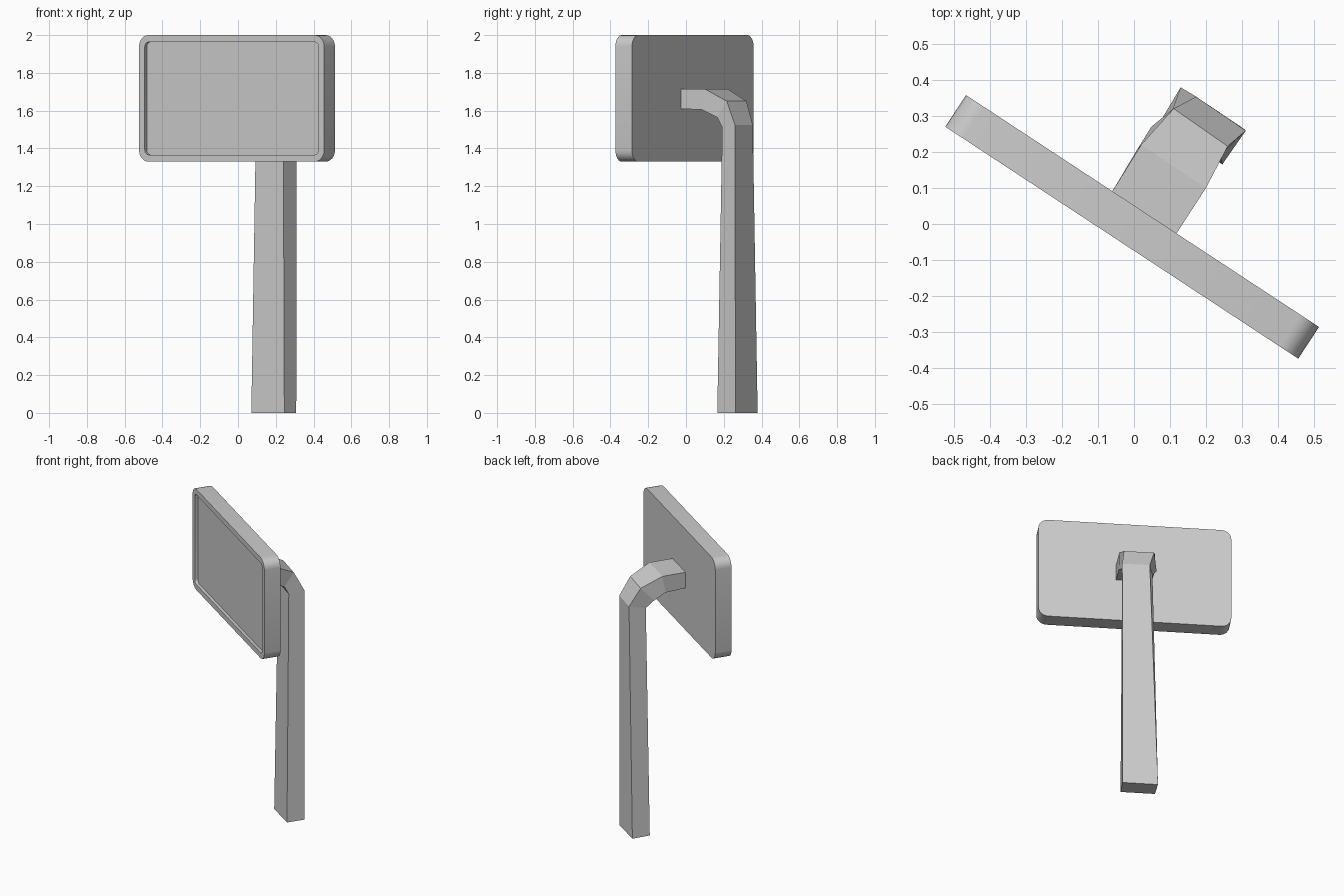
import bpy, bmesh, math

if "Cube" in bpy.data.objects:
    bpy.data.objects.remove(bpy.data.objects["Cube"])

ANGLE = math.radians(-33.3)  # whole sign is turned about z


def make_object(name, bm, smooth=False):
    bmesh.ops.recalc_face_normals(bm, faces=bm.faces)
    me = bpy.data.meshes.new(name)
    bm.to_mesh(me)
    bm.free()
    ob = bpy.data.objects.new(name, me)
    bpy.context.collection.objects.link(ob)
    ob.rotation_euler.z = ANGLE
    if smooth:
        bpy.context.view_layer.objects.active = ob
        ob.select_set(True)
        bpy.ops.object.shade_smooth_by_angle(angle=math.radians(35))
        ob.select_set(False)
    return ob


def loft(name, rings, smooth=False):
    bm = bmesh.new()
    loops = [[bm.verts.new(p) for p in r] for r in rings]
    for a, b in zip(loops, loops[1:]):
        n = len(a)
        for i in range(n):
            j = (i + 1) % n
            bm.faces.new((a[i], a[j], b[j], b[i]))
    bm.faces.new(loops[0])
    bm.faces.new(loops[-1])
    return make_object(name, bm, smooth)


def rounded_rect(w, h, r, y, zc, seg=6):
    pts = []
    for k, (sx, sz) in enumerate([(1, 1), (-1, 1), (-1, -1), (1, -1)]):
        for i in range(seg + 1):
            a = math.pi / 2 * (k + i / seg)
            pts.append((sx * (w / 2 - r) + r * math.cos(a), y,
                        zc + sz * (h / 2 - r) + r * math.sin(a)))
    return pts


# Panel: rounded slab with raised rim around a shallow recess
W, H, R, ZC = 1.172, 0.67, 0.06, 1.665
FRONT, BACK, RIM, DEPTH = -0.062, 0.043, 0.036, 0.02
loft("sign_panel", [
    rounded_rect(W, H, R, BACK, ZC),
    rounded_rect(W, H, R, FRONT, ZC),
    rounded_rect(W - 2 * RIM, H - 2 * RIM, R - RIM + 0.002, FRONT, ZC),
    rounded_rect(W - 2 * RIM, H - 2 * RIM, R - RIM + 0.002, FRONT + DEPTH, ZC),
], True)

# Bent post: sections ordered outer left, outer right, inner right, inner left
loft("bent_post", [
    [(-0.100, 0.040, 1.715), (0.113, 0.040, 1.715), (0.113, 0.040, 1.61), (-0.100, 0.040, 1.61)],
    [(-0.104, 0.195, 1.715), (0.112, 0.193, 1.715), (0.112, 0.175, 1.605), (-0.106, 0.175, 1.605)],
    [(-0.084, 0.328, 1.65), (0.099, 0.323, 1.65), (0.099, 0.262, 1.565), (-0.108, 0.252, 1.565)],
    [(-0.050, 0.390, 1.525), (0.117, 0.387, 1.525), (0.095, 0.292, 1.51), (-0.078, 0.292, 1.51)],
    [(-0.100, 0.388, 0), (0.114, 0.388, 0), (0.114, 0.273, 0), (-0.095, 0.273, 0)],
])
